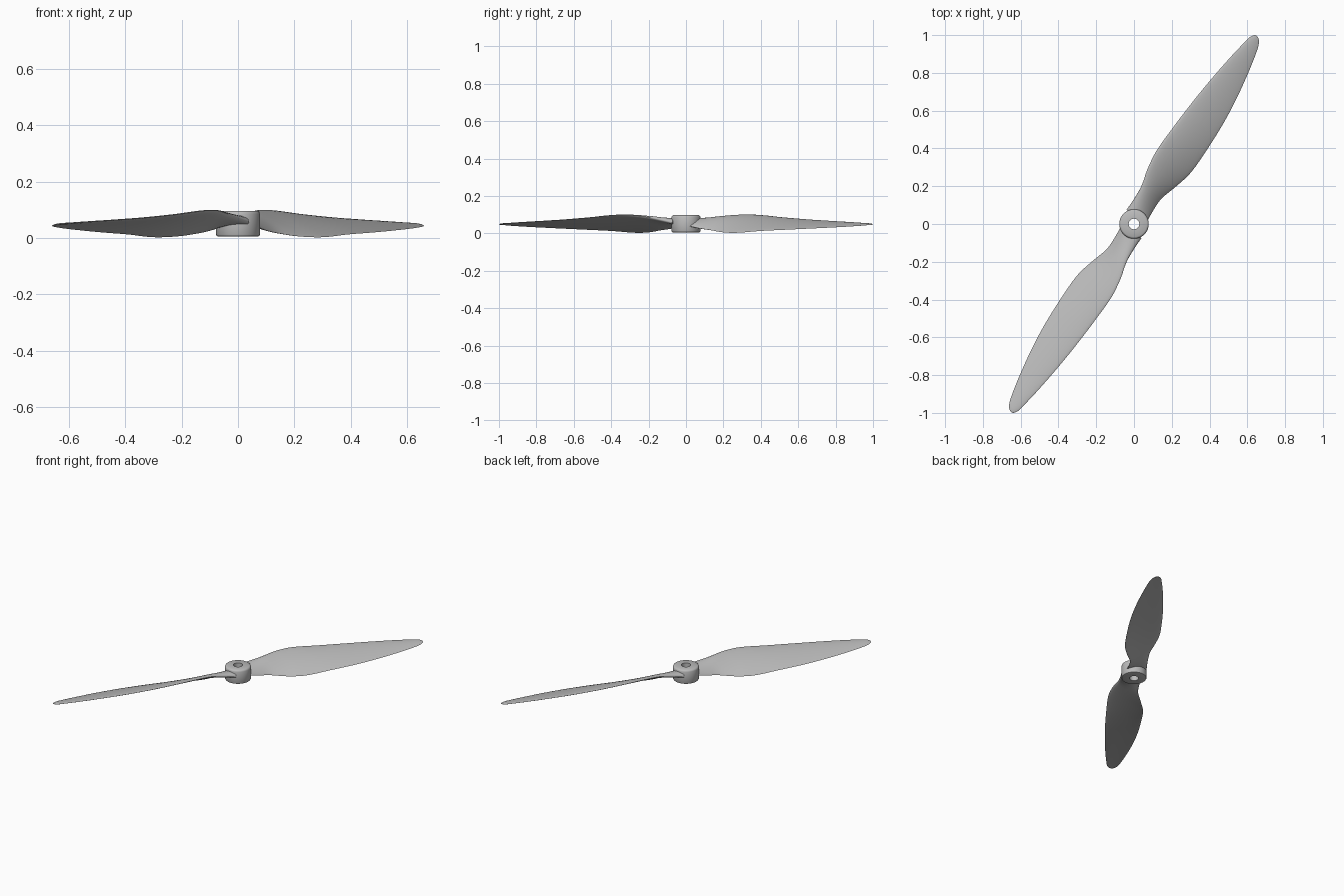
import bpy, bmesh, math
from mathutils import Vector

cube = bpy.data.objects.get("Cube")
if cube:
    bpy.data.objects.remove(cube)

grey = bpy.data.materials.new("light_grey_plastic")
grey.use_nodes = True
colour = (0.5, 0.5, 0.5, 1)
grey.diffuse_color = colour
grey.node_tree.nodes["Principled BSDF"].inputs["Base Color"].default_value = colour

AXIS = math.radians(56.6)


def finish(bm, name, angle):
    """Turn a bmesh into a smooth shaded object."""
    bmesh.ops.recalc_face_normals(bm, faces=bm.faces)
    mesh = bpy.data.meshes.new(name)
    bm.to_mesh(mesh)
    bm.free()
    obj = bpy.data.objects.new(name, mesh)
    bpy.context.collection.objects.link(obj)
    mesh.materials.append(grey)
    bpy.ops.object.select_all(action='DESELECT')
    bpy.context.view_layer.objects.active = obj
    obj.select_set(True)
    bpy.ops.object.shade_smooth_by_angle(angle=math.radians(angle))
    return obj


# Blade stations: span, leading offset, trailing offset, leading z, trailing z, thickness
STATIONS = [
    (0.04, 0.074, -0.052, 0.058, 0.042, 0.034),
    (0.11, 0.073, -0.046, 0.072, 0.028, 0.032),
    (0.19, 0.078, -0.047, 0.087, 0.017, 0.027),
    (0.28, 0.100, -0.074, 0.097, 0.006, 0.022),
    (0.39, 0.114, -0.101, 0.097, 0.003, 0.019),
    (0.55, 0.108, -0.106, 0.084, 0.013, 0.016),
    (0.72, 0.096, -0.101, 0.073, 0.020, 0.013),
    (0.88, 0.079, -0.084, 0.065, 0.027, 0.011),
    (1.03, 0.058, -0.059, 0.058, 0.034, 0.009),
    (1.13, 0.040, -0.037, 0.053, 0.040, 0.007),
    (1.165, 0.032, -0.024, 0.051, 0.043, 0.006),
    (1.183, 0.021, -0.010, 0.049, 0.045, 0.004),
    (1.189, 0.013, 0.002, 0.048, 0.046, 0.002),
]


def smooth_stations(rows, steps):
    """Interpolate rows with tangents scaled to the span spacing."""
    def slope(i, k):
        a, b = rows[max(i - 1, 0)], rows[min(i + 1, len(rows) - 1)]
        return (b[k] - a[k]) / (b[0] - a[0])
    out = []
    for i in range(len(rows) - 1):
        p, q = rows[i], rows[i + 1]
        h = q[0] - p[0]
        for j in range(steps):
            t = j / steps
            row = [p[0] + h * t]
            for k in range(1, len(p)):
                row.append((2*t**3 - 3*t**2 + 1) * p[k] + (t**3 - 2*t**2 + t) * h * slope(i, k)
                           + (3*t**2 - 2*t**3) * q[k] + (t**3 - t**2) * h * slope(i + 1, k))
            out.append(row)
    out.append(list(rows[-1]))
    return out


def make_blade(name, turn):
    """Loft an airfoil through the stations."""
    bm = bmesh.new()
    along = Vector((math.cos(AXIS + turn), math.sin(AXIS + turn), 0))
    side = Vector((-along.y, along.x, 0))
    half = 12
    rings = []
    for s, lead, trail, z_lead, z_trail, thick in smooth_stations(STATIONS, 4):
        ring = []
        for i in range(2 * half):
            a = math.pi * i / half
            c = (1 - math.cos(a)) / 2
            # rounded leading edge, thin trailing edge, gentle camber
            body = math.sin(a) * thick * 0.5 * (1.25 - 0.6 * c)
            camber = 4 * c * (1 - c) * thick * 0.35
            w = lead + (trail - lead) * c
            z = z_lead + (z_trail - z_lead) * c + body + camber
            ring.append(bm.verts.new(along * s + side * w + Vector((0, 0, z))))
        rings.append(ring)
    for r0, r1 in zip(rings, rings[1:]):
        for i in range(2 * half):
            j = (i + 1) % (2 * half)
            bm.faces.new((r0[i], r0[j], r1[j], r1[i]))
    bm.faces.new(rings[0])
    bm.faces.new(rings[-1])
    return finish(bm, name, 50)


make_blade("right_hand_blade", math.pi)
make_blade("left_hand_blade", 0)

# Hub: bored cylinder with rounded rims
profile = [(0.028, 0.005), (0.070, 0.005), (0.075, 0.007), (0.078, 0.013),
           (0.078, 0.086), (0.075, 0.093), (0.068, 0.097), (0.028, 0.097)]
bm = bmesh.new()
n = 64
rings = [[bm.verts.new((r * math.cos(math.tau * i / n), r * math.sin(math.tau * i / n), z))
          for i in range(n)] for r, z in profile]
for k in range(len(rings)):
    r0, r1 = rings[k], rings[(k + 1) % len(rings)]
    for i in range(n):
        j = (i + 1) % n
        bm.faces.new((r0[i], r0[j], r1[j], r1[i]))
finish(bm, "hub", 40)
